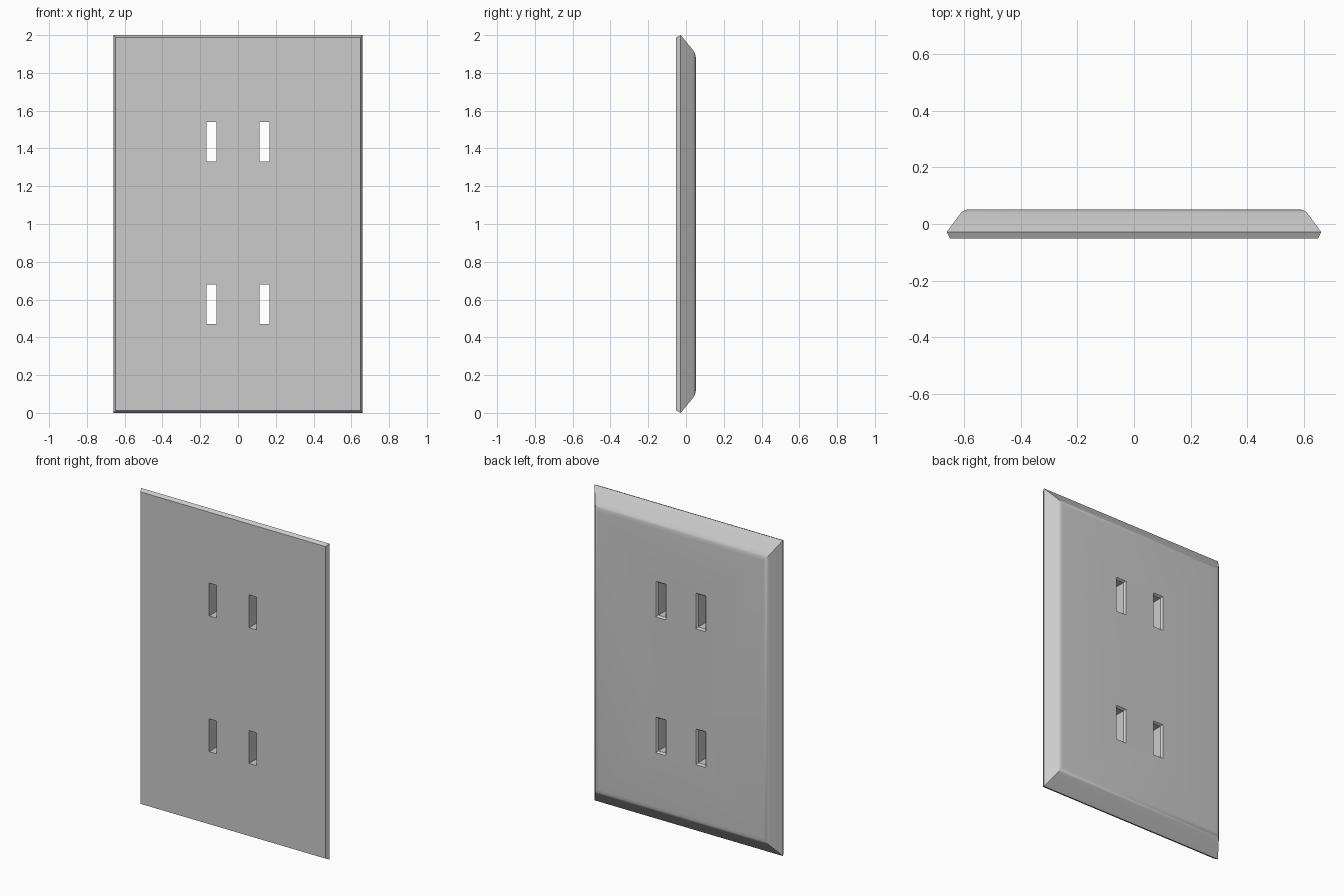
import bpy, bmesh

if "Cube" in bpy.data.objects:
    bpy.data.objects.remove(bpy.data.objects["Cube"])


def loft(name, sections, cx=0.0, cz=0.0):
    """Closed solid through rectangles given as (y, half_width, half_height)."""
    bm = bmesh.new()
    rings = [[bm.verts.new((cx + sx * w, y, cz + sz * h))
              for sx, sz in ((-1, -1), (1, -1), (1, 1), (-1, 1))]
             for y, w, h in sections]
    for a, b in zip(rings, rings[1:]):
        for i in range(4):
            j = (i + 1) % 4
            bm.faces.new((a[i], a[j], b[j], b[i]))
    bm.faces.new(rings[0])
    bm.faces.new(rings[-1])
    bmesh.ops.recalc_face_normals(bm, faces=bm.faces)
    mesh = bpy.data.meshes.new(name)
    bm.to_mesh(mesh)
    bm.free()
    obj = bpy.data.objects.new(name, mesh)
    bpy.context.collection.objects.link(obj)
    return obj


# Wall plate: flat front, thin undercut rim, wide bevel rolling into the back
plate = loft("wall_plate", [
    (-0.052, 0.648, 0.988),
    (-0.028, 0.660, 1.000),
    (0.036, 0.613, 0.922),
    (0.043, 0.606, 0.911),
    (0.048, 0.598, 0.901),
    (0.051, 0.588, 0.890),
    (0.052, 0.578, 0.880),
], cz=1.0)

# Four through slots, slightly flared at the back
cutters = []
for x in (-0.14, 0.14):
    for z in (0.575, 1.435):
        cutters.append(loft("slot_cutter", [
            (-0.10, 0.026, 0.104),
            (0.040, 0.026, 0.104),
            (0.052, 0.035, 0.113),
            (0.10, 0.035, 0.113),
        ], x, z))

bpy.context.view_layer.objects.active = plate
plate.select_set(True)
for c in cutters:
    mod = plate.modifiers.new("slot", 'BOOLEAN')
    mod.operation = 'DIFFERENCE'
    mod.solver = 'EXACT'
    mod.object = c
    bpy.ops.object.modifier_apply(modifier=mod.name)
    bpy.data.objects.remove(c, do_unlink=True)

bpy.ops.object.shade_smooth_by_angle(angle=0.45)
